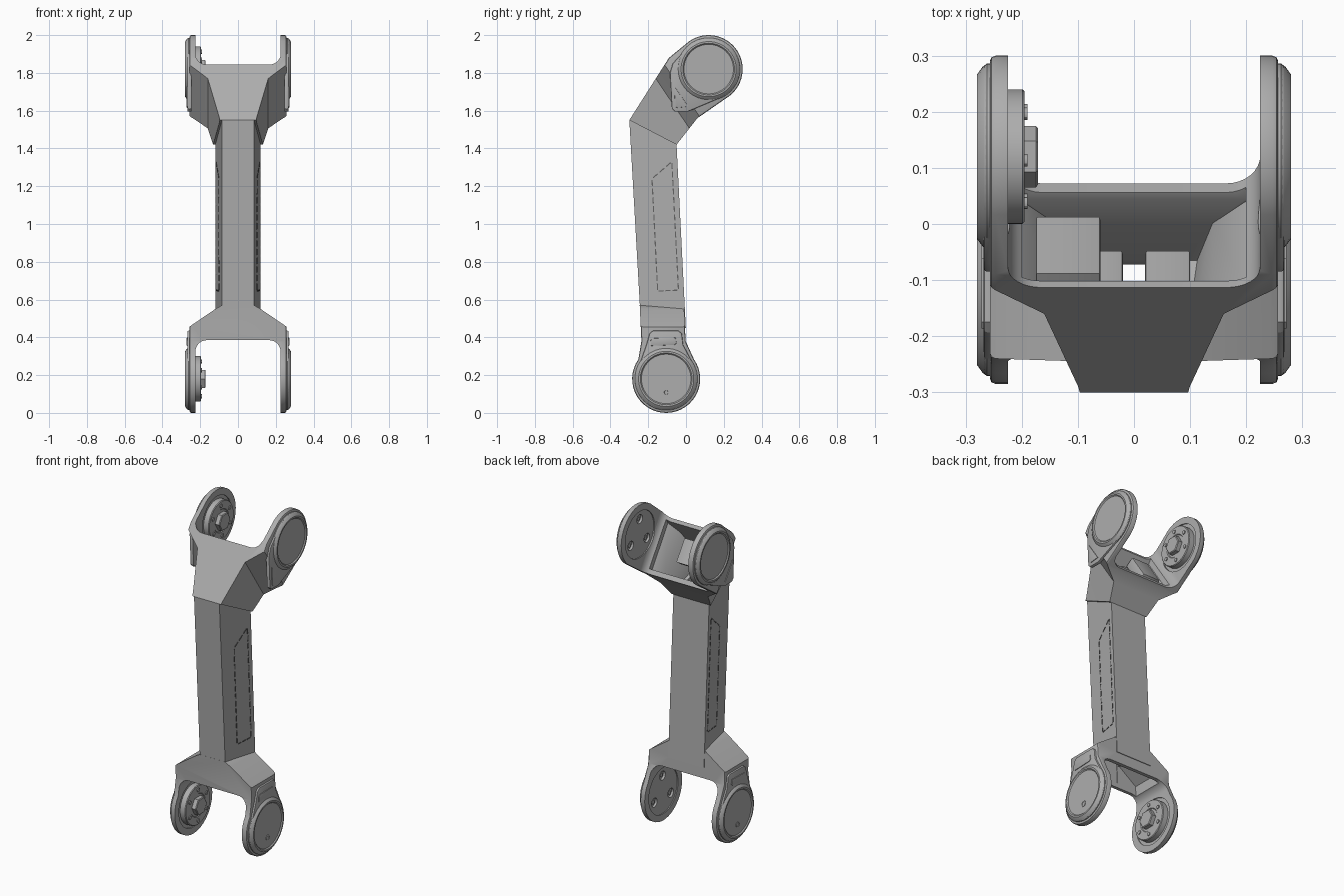
import bpy, bmesh
from math import cos, sin, radians, pi
from mathutils import Vector

if "Cube" in bpy.data.objects:
    bpy.data.objects.remove(bpy.data.objects["Cube"])


def material(name, value):
    m = bpy.data.materials.new(name)
    m.use_nodes = True
    m.diffuse_color = (value, value, value, 1)
    node = next(n for n in m.node_tree.nodes if n.type == 'BSDF_PRINCIPLED')
    node.inputs["Base Color"].default_value = (value, value, value, 1)
    return m


GREY = material("satin grey", 0.42)
DARK = material("dark groove", 0.12)


def finish(name, bm, mat=GREY):
    bmesh.ops.recalc_face_normals(bm, faces=bm.faces)
    mesh = bpy.data.meshes.new(name)
    bm.to_mesh(mesh)
    bm.free()
    mesh.materials.append(mat)
    ob = bpy.data.objects.new(name, mesh)
    bpy.context.scene.collection.objects.link(ob)
    return ob


def skin(name, rings, bevel=0, mat=GREY):
    """Closed solid through matching rings of points."""
    bm = bmesh.new()
    loops = [[bm.verts.new(p) for p in ring] for ring in rings]
    n = len(loops[0])
    for a, b in zip(loops, loops[1:]):
        for i in range(n):
            j = (i + 1) % n
            bm.faces.new((a[i], a[j], b[j], b[i]))
    caps = [bm.faces.new(loops[0]), bm.faces.new(loops[-1])]
    if bevel:
        bmesh.ops.recalc_face_normals(bm, faces=bm.faces)
        edges = [e for f in caps for e in f.edges]
        bmesh.ops.bevel(bm, geom=edges, offset=bevel, segments=2,
                        profile=0.5, affect='EDGES')
    return finish(name, bm, mat)


def side_prism(name, outline, lo, hi, bevel=0):
    return skin(name, [[(x, y, z) for y, z in outline] for x in (lo, hi)], bevel)


def front_prism(name, half, centre, axis):
    """Mirrored (x, along axis) outline, extruded across the axis."""
    outline = half + [(-x, s) for x, s in reversed(half)]
    rings = []
    for t in (-0.6, 0.6):
        rings.append([(x, centre[0] + axis[0] * s - axis[1] * t,
                       centre[1] + axis[1] * s + axis[0] * t) for x, s in outline])
    return skin(name, rings)


def lathe(name, centre, profile, side, n=56):
    """Round part about the x axis; profile is (radius, x)."""
    rings = [[(side * x, centre[0] + r * cos(2 * pi * i / n),
               centre[1] + r * sin(2 * pi * i / n)) for i in range(n)]
             for r, x in profile]
    return skin(name, rings)


def arc(c, r, a0, a1, n=30):
    steps = [radians(a0 + (a1 - a0) * i / n) for i in range(n + 1)]
    return [(c[0] + r * cos(a), c[1] + r * sin(a)) for a in steps]


def combine(target, other, operation):
    mod = target.modifiers.new(operation.lower(), 'BOOLEAN')
    mod.operation, mod.solver, mod.object = operation, 'EXACT', other
    bpy.context.view_layer.update()
    graph = bpy.context.evaluated_depsgraph_get()
    mesh = bpy.data.meshes.new_from_object(target.evaluated_get(graph))
    target.modifiers.clear()
    target.data = mesh
    bpy.data.objects.remove(other)


LOW, TOP = (-0.105, 0.18), (0.12, 1.82)
DOWN = Vector((0, -1))
LEAN = Vector((0.83, 0.56)).normalized()


def shaft(name, w, bottom):
    """Tapered tube core: narrow front, wide back, bent at the elbow."""
    rings = []
    for yf, zf, yb, zb, k in ((-0.2375, bottom, -0.001, bottom, 0),
                              (-0.30, 1.55, -0.05, 1.42, 0),
                              (-0.22, 1.65, -0.03, 1.50, 0.015)):
        f, b = 0.085 - w - k, 0.12 - w - k
        rings.append([(-f, yf + w, zf), (f, yf + w, zf),
                      (b, yb - w, zb), (-b, yb - w, zb)])
    return skin(name, rings)


def fork(name, centre, axis, flare, notch, outline):
    """Side outline crossed with a flared, notched front outline."""
    half = flare + [(0.27, 0.25), (0.225, 0.25)]
    half += arc((0.165, notch + 0.06), 0.06, 0, -90, 8)
    ob = side_prism(name, outline, -0.257, 0.257, 0.01)
    combine(ob, front_prism("fork_front", half, centre, axis), 'INTERSECT')
    return ob


# Hollow link body with a fork at each end
body = shaft("link_body", 0, 0.45)
lower = fork("lower_fork", LOW, DOWN,
             [(0.085, -0.39), (0.12, -0.37), (0.245, -0.285), (0.27, -0.265)], -0.205,
             [(-0.011, 0.57), (-0.245, 0.57), (-0.236, 0.38)]
             + arc(LOW, 0.18, 145, 395) + [(-0.002, 0.38)])
upper = fork("upper_fork", TOP, LEAN,
             [(0.085, -0.56), (0.10, -0.48), (0.16, -0.26), (0.245, -0.19), (0.27, -0.17)],
             -0.18, [(-0.30, 1.55), (-0.05, 1.42), (0.06, 1.56)]
             + arc(TOP, 0.18, -60, 125) + [(-0.09, 1.88)])
combine(body, lower, 'UNION')
combine(body, upper, 'UNION')

# Cavities through the shaft and both heads
combine(body, shaft("shaft_cavity", 0.022, 0.36), 'DIFFERENCE')
cavity = side_prism("upper_cavity", [(-0.27, 1.56), (-0.065, 1.45), (0.045, 1.585),
                                     (0.20, 1.69), (0.10, 1.90), (-0.08, 1.86)], -0.3, 0.3)
combine(cavity, front_prism("cavity_front", [(0.065, -0.56), (0.08, -0.48), (0.14, -0.26),
                                             (0.20, -0.20), (0.20, -0.10)], TOP, LEAN), 'INTERSECT')
combine(body, cavity, 'DIFFERENCE')
cavity = side_prism("lower_cavity", [(-0.03, 0.53), (-0.22, 0.53), (-0.215, 0.3), (-0.022, 0.3)],
                    -0.3, 0.3)
combine(cavity, front_prism("cavity_front", [(0.08, -0.345), (0.195, -0.26), (0.195, -0.13)],
                            LOW, DOWN), 'INTERSECT')
combine(body, cavity, 'DIFFERENCE')

# Inner recesses, bolt wells, hubs, outer covers
parts = [body]
for label, c, turn in (("lower", LOW, 90), ("upper", TOP, 214)):
    for side in (1, -1):
        recess = lathe("recess", c, [(0.14, 0.215), (0.14, 0.231)], side)
        combine(body, recess, 'DIFFERENCE')
        cover = [(0.166, 0.25), (0.166, 0.262), (0.160, 0.270), (0.146, 0.280),
                 (0.137, 0.280), (0.131, 0.274), (0.01, 0.274)]
        parts.append(lathe(label + "_cover", c, cover, side))
    for k in range(3):
        a = radians(turn + 120 * k)
        spot = (c[0] + 0.09 * cos(a), c[1] + 0.09 * sin(a))
        combine(body, lathe("well", spot, [(0.027, 0.22), (0.027, 0.246)], 1, 24), 'DIFFERENCE')
        parts.append(lathe(label + "_well_screw", spot,
                           [(0.012, 0.25), (0.012, 0.238)], 1, 16))
    parts.append(lathe(label + "_hub", c, [(0.12, 0.235), (0.12, 0.199), (0.116, 0.195),
                                           (0.07, 0.195), (0.066, 0.199), (0.05, 0.199)], -1))
    parts.append(lathe(label + "_hub_boss", c, [(0.055, 0.21), (0.055, 0.175), (0.05, 0.171)], -1, 6))
    for k in range(6):
        a = radians(turn + 60 * k)
        spot = (c[0] + 0.092 * cos(a), c[1] + 0.092 * sin(a))
        parts.append(lathe(label + "_hub_bolt", spot, [(0.011, 0.2), (0.011, 0.19)], -1, 12))

# Raised side pads behind the covers
lower_pad = arc(LOW, 0.165, 145, 395) + [(-0.015, 0.36), (-0.022, 0.42), (-0.04, 0.435),
                                         (-0.175, 0.435), (-0.193, 0.42), (-0.21, 0.36)]
upper_pad = arc(TOP, 0.165, -62, 125) + [(-0.07, 1.85), (-0.085, 1.80), (-0.075, 1.61),
                                         (-0.06, 1.595), (0.01, 1.595)]
label_plate = [(-0.185, 0.355), (-0.06, 0.36), (-0.05, 0.37), (-0.055, 0.398),
               (-0.175, 0.395), (-0.187, 0.385)]
corner_plate = [(-0.062, 1.73), (-0.058, 1.622), (-0.048, 1.615), (0.012, 1.622)]
for side in (1, -1):
    for name, outline, lo, hi, bevel in (("lower_pad", lower_pad, 0.245, 0.268, 0.006),
                                         ("upper_pad", upper_pad, 0.245, 0.268, 0.006),
                                         ("label_plate", label_plate, 0.265, 0.272, 0.002),
                                         ("corner_plate", corner_plate, 0.265, 0.272, 0.002)):
        parts.append(side_prism(name, outline, side * lo, side * hi, bevel))
    parts.append(lathe("cover_plug", (LOW[0], 0.108),
                       [(0.018, 0.27), (0.018, 0.277), (0.011, 0.277), (0.010, 0.275)], side, 24))


# Blocks inside the upper head
def block(name, x0, x1, s0, s1, t):
    rings = []
    for x in (x0, x1):
        rings.append([(x, TOP[0] + LEAN.x * s - LEAN.y * w, TOP[1] + LEAN.y * s + LEAN.x * w)
                      for s, w in ((s0, -t), (s1, -t), (s1, t), (s0, t))])
    parts.append(skin(name, rings, 0.004))


block("cable_box", -0.175, -0.06, -0.25, -0.19, 0.09)
block("left_bracket", 0.02, 0.10, -0.30, -0.25, 0.07)
block("right_bracket", -0.07, -0.02, -0.30, -0.25, 0.07)


# Dashed outline on both shaft sides
def shaft_x(y, z):
    front = -0.24 - 0.06 * (z - 0.4) / 1.15
    back = -0.05 * (z - 0.4) / 1.02
    return 0.085 + 0.035 * (y - front) / (back - front)


corners = [Vector(p) for p in ((-0.18, 1.24), (-0.075, 1.33), (-0.04, 0.65), (-0.15, 0.645))]
for side in (1, -1):
    for i, count in enumerate((3, 15, 3, 13)):
        a, b = corners[i], corners[(i + 1) % 4]
        step = (b - a) / count
        across = Vector((-step.y, step.x)).normalized() * 0.003
        for k in range(count):
            p, q = a + step * (k + 0.15), a + step * (k + 0.85)
            quad = [p - across, q - across, q + across, p + across]
            rings = [[(side * (shaft_x(y, z) + w), y, z) for y, z in quad] for w in (-0.002, 0.002)]
            skin("panel_dash", rings, 0, DARK)

# Smooth shading with sharp edges kept
for ob in bpy.context.scene.objects:
    ob.select_set(ob in parts)
bpy.context.view_layer.objects.active = body
bpy.ops.object.shade_smooth_by_angle(angle=radians(30))
